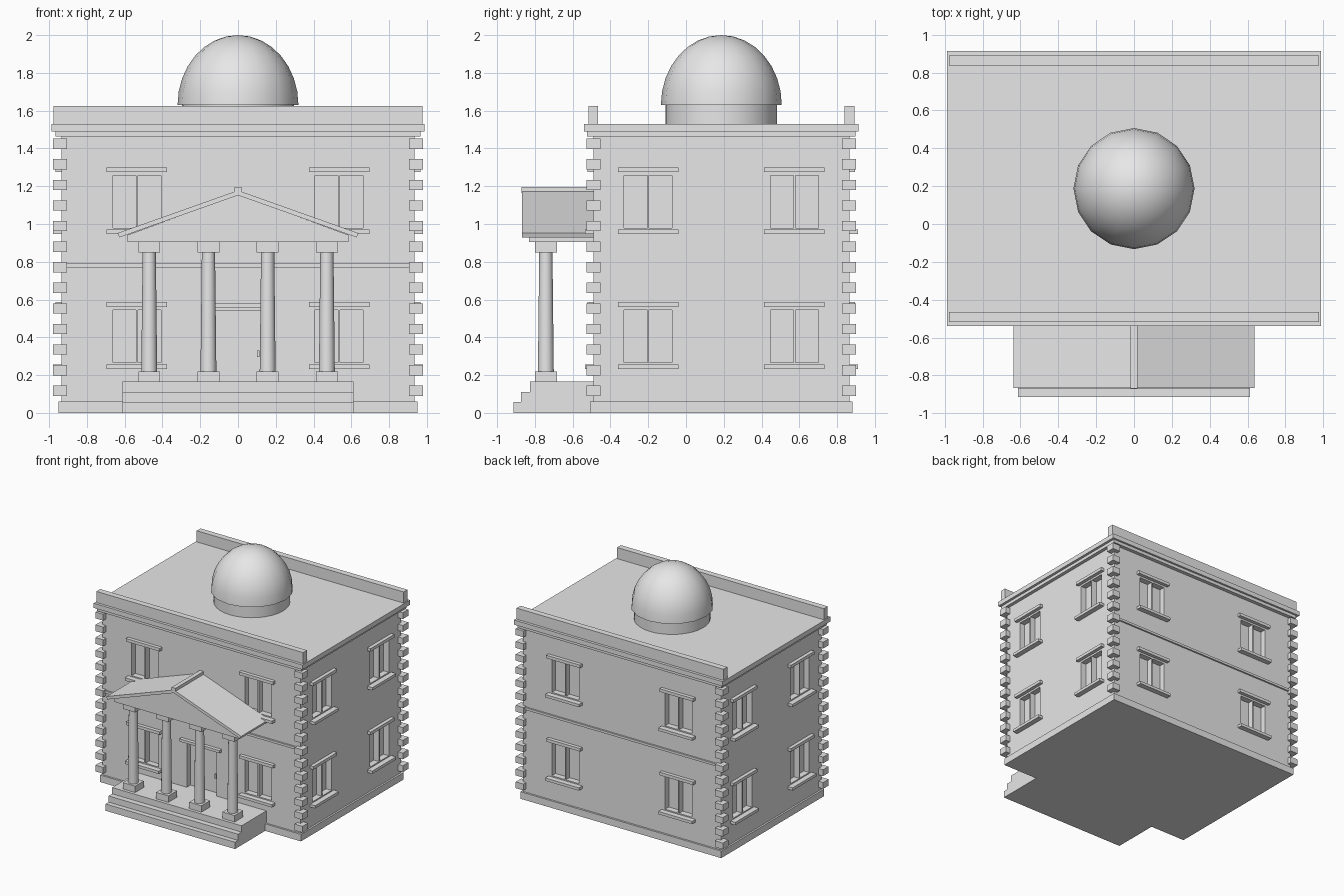
import bpy, bmesh
from math import radians, cos, sin, pi
from mathutils import Matrix, Vector

if "Cube" in bpy.data.objects:
    bpy.data.objects.remove(bpy.data.objects["Cube"])

stone = bpy.data.materials.new("pale_grey_stone")
stone.use_nodes = True
stone.diffuse_color = (0.8, 0.8, 0.8, 1)
stone.node_tree.nodes["Principled BSDF"].inputs["Base Color"].default_value = (0.8, 0.8, 0.8, 1)

CY = 0.187                # centre of the main block in y
HX, HY = 0.935, 0.678     # half sizes of the main block
FRONT = CY - HY
WALLS = {"front": (0, HY, 0.535), "left": (90, HX, 0.387),
         "back": (180, HY, 0.535), "right": (270, HX, 0.387)}


def finish(name, bm):
    bmesh.ops.recalc_face_normals(bm, faces=bm.faces)
    mesh = bpy.data.meshes.new(name)
    bm.to_mesh(mesh)
    bm.free()
    mesh.materials.append(stone)
    obj = bpy.data.objects.new(name, mesh)
    bpy.context.collection.objects.link(obj)
    return obj


def smooth(obj):
    bpy.ops.object.select_all(action="DESELECT")
    obj.select_set(True)
    bpy.context.view_layer.objects.active = obj
    bpy.ops.object.shade_smooth_by_angle(angle=radians(40))


def add_box(bm, lo, hi, matrix=Matrix()):
    lo, hi = Vector(lo), Vector(hi)
    place = Matrix.Translation((lo + hi) / 2) @ Matrix.Diagonal((*(hi - lo), 1))
    bmesh.ops.create_cube(bm, size=1, matrix=matrix @ place)


def box(name, lo, hi):
    bm = bmesh.new()
    add_box(bm, lo, hi)
    return finish(name, bm)


def slab(name, hx, hy, z0, z1):
    return box(name, (-hx, CY - hy, z0), (hx, CY + hy, z1))


def prism(name, points, direction):
    bm = bmesh.new()
    face = bm.faces.new([bm.verts.new(p) for p in points])
    ext = bmesh.ops.extrude_face_region(bm, geom=[face])
    bmesh.ops.translate(bm, vec=direction, verts=[v for v in ext["geom"] if isinstance(v, bmesh.types.BMVert)])
    return finish(name, bm)


def lathe(name, profile, x, y, steps):
    bm = bmesh.new()
    verts = [bm.verts.new((r, 0, z)) for r, z in profile]
    edges = [bm.edges.new(pair) for pair in zip(verts, verts[1:])]
    bmesh.ops.spin(bm, geom=verts + edges, cent=(0, 0, 0), axis=(0, 0, 1), angle=2 * pi, steps=steps)
    bmesh.ops.remove_doubles(bm, verts=bm.verts, dist=1e-4)
    bmesh.ops.translate(bm, verts=bm.verts, vec=(x, y, 0))
    obj = finish(name, bm)
    smooth(obj)
    return obj


# Main block, plinth, cornice and parapets
walls = slab("walls", HX, HY, 0.05, 1.47)
slab("plinth", 0.95, 0.694, 0, 0.06)
slab("lower_cornice", 0.965, 0.71, 1.463, 1.49)
slab("upper_cornice", 0.987, 0.727, 1.49, 1.53)
for side, y in (("front", CY - 0.678), ("back", CY + 0.678)):
    box(side + "_parapet", (-0.978, y - 0.026, 1.53), (0.978, y + 0.026, 1.625))
    box(side + "_string_course", (-0.92, y - 0.014, 0.77), (0.92, y + 0.014, 0.79))

# Corner quoins
for sx, xname in ((1, "left"), (-1, "right")):
    for sy, yname in ((-1, "front"), (1, "back")):
        bm = bmesh.new()
        c = Vector((sx * 0.942, CY + sy * 0.677, 0))
        for i in range(13):
            c.z = 0.117 + i * 0.109
            half = Vector((0.037, 0.037, 0.027))
            add_box(bm, c - half, c + half)
        finish(f"{yname}_{xname}_quoins", bm)

# Window openings, hoods and sills on all four walls
cuts = bmesh.new()
for side, (angle, dist, spread) in WALLS.items():
    m = Matrix.Translation((0, CY, 0)) @ Matrix.Rotation(radians(angle), 4, "Z")
    hoods, sills = bmesh.new(), bmesh.new()
    for u in (-spread, spread):
        for z in (0, -0.713):
            for a, b in ((-0.127, -0.005), (0.005, 0.127)):
                add_box(cuts, (u + a, -dist - 0.05, z + 0.98), (u + b, -dist + 0.05, z + 1.258), m)
            add_box(hoods, (u - 0.16, -dist - 0.03, z + 1.274), (u + 0.16, -dist + 0.01, z + 1.3), m)
            add_box(sills, (u - 0.16, -dist - 0.045, z + 0.946), (u + 0.16, -dist + 0.01, z + 0.97), m)
    finish(side + "_window_hoods", hoods)
    finish(side + "_window_sills", sills)

# Door opening
add_box(cuts, (-0.14, FRONT - 0.05, 0.165), (0.14, FRONT + 0.05, 0.54))
cutter = finish("opening_cutter", cuts)
cutter.hide_render = True
mod = walls.modifiers.new("openings", "BOOLEAN")
mod.operation, mod.solver, mod.object = "DIFFERENCE", "EXACT", cutter
bpy.context.view_layer.objects.active = walls
bpy.ops.object.modifier_apply(modifier="openings")
bpy.data.objects.remove(cutter)

box("door_hood", (-0.19, FRONT - 0.03, 0.555), (0.19, FRONT + 0.01, 0.578))
box("door_handle", (0.1, FRONT + 0.03, 0.295), (0.113, FRONT + 0.055, 0.33))

# Entrance steps
step_profile = [(FRONT, 0), (-0.914, 0), (-0.914, 0.058), (-0.873, 0.058),
                (-0.873, 0.111), (-0.826, 0.111), (-0.826, 0.165), (FRONT, 0.165)]
prism("entrance_steps", [(-0.612, y, z) for y, z in step_profile], (1.224, 0, 0))

# Portico columns
COL_Y = -0.742
for i in range(4):
    x = -0.47 + i * 0.3135
    for part, z0, z1 in (("base", 0.165, 0.22), ("capital", 0.85, 0.905)):
        box(f"column_{part}_{i + 1}", (x - 0.058, COL_Y - 0.058, z0), (x + 0.058, COL_Y + 0.058, z1))
    lathe(f"column_shaft_{i + 1}", [(0, 0.22), (0.042, 0.22), (0.035, 0.85), (0, 0.85)], x, COL_Y, 24)

# Portico beam, pediment and roof
box("portico_beam", (-0.585, -0.83, 0.905), (0.585, FRONT, 0.942))
prism("pediment", [(-0.585, -0.83, 0.942), (0.585, -0.83, 0.942), (0, -0.83, 1.155)], (0, FRONT + 0.83, 0))
for s, side in ((1, "left"), (-1, "right")):
    roof = [(0, 1.178), (s * 0.637, 0.952), (s * 0.628, 0.929), (0, 1.152)]
    prism(side + "_portico_roof", [(x, -0.868, z) for x, z in roof], (0, FRONT + 0.868, 0))
box("portico_ridge", (-0.018, -0.87, 1.165), (0.018, FRONT, 1.197))

# Rooftop drum and dome
lathe("dome_drum", [(0, 1.525), (0.296, 1.525), (0.296, 1.632), (0, 1.632)], 0, CY, 32)
arc = [(0.32 * cos(i * pi / 16), 1.63 + 0.37 * sin(i * pi / 16)) for i in range(9)]
lathe("dome", [(0, 1.63)] + arc, 0, CY, 16)
